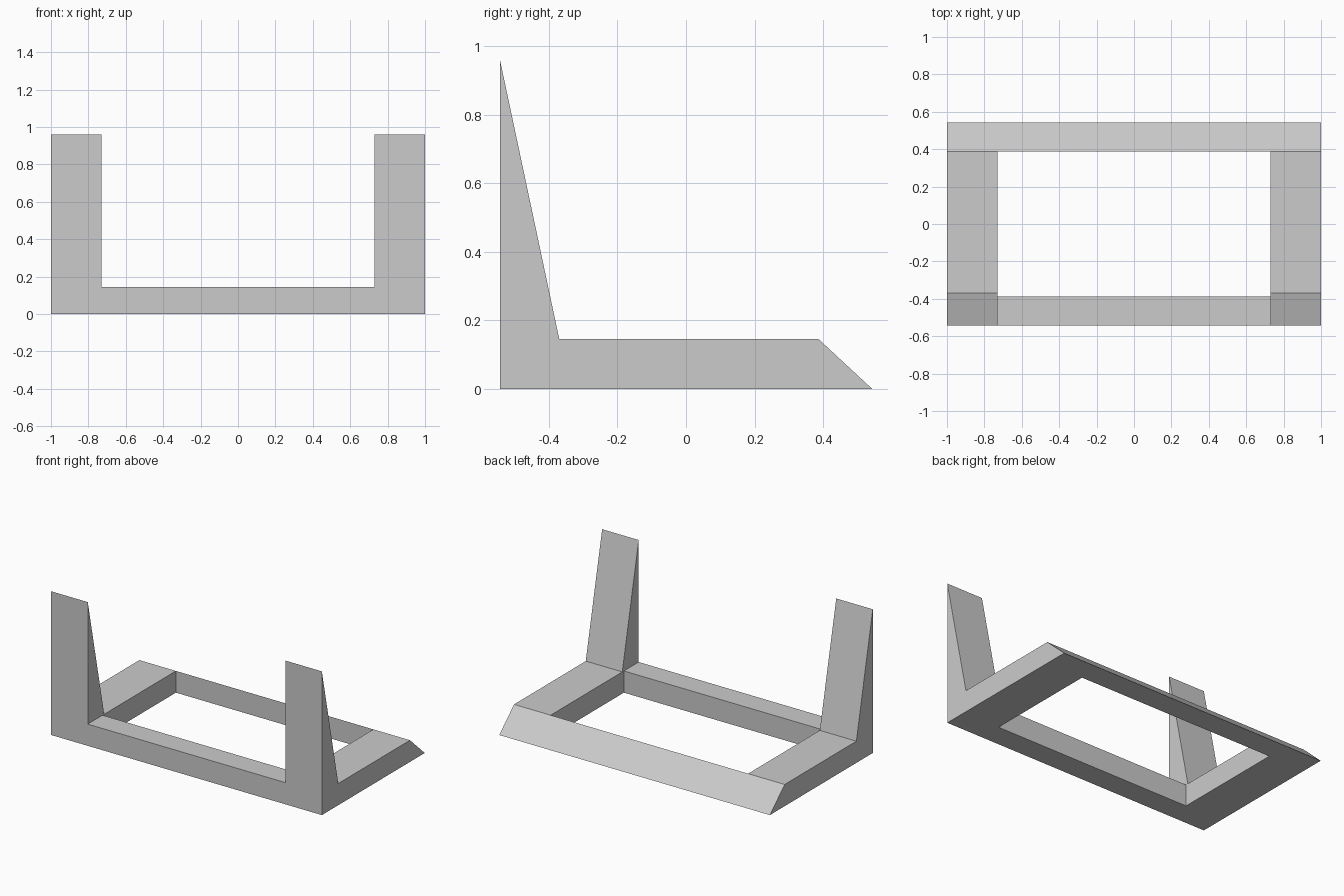
import bpy
import bmesh

cube = bpy.data.objects.get("Cube")
if cube:
    bpy.data.objects.remove(cube, do_unlink=True)

HALF_WIDTH, INNER_X = 1.0, 0.73
FRONT, BACK, INNER_Y = -0.543, 0.543, 0.387
RAIL_TOP, POST_TOP, POST_FOOT = 0.145, 0.96, -0.37

grey = bpy.data.materials.new("light grey")
grey.use_nodes = True
colour = (0.6, 0.6, 0.6, 1)
grey.diffuse_color = colour
grey.node_tree.nodes["Principled BSDF"].inputs["Base Color"].default_value = colour


def prism(name, profile, half_width):
    """Extrude a (y, z) profile symmetrically along x."""
    bm = bmesh.new()
    face = bm.faces.new([bm.verts.new((-half_width, y, z)) for y, z in profile])
    moved = bmesh.ops.extrude_face_region(bm, geom=[face])["geom"]
    verts = [v for v in moved if isinstance(v, bmesh.types.BMVert)]
    bmesh.ops.translate(bm, verts=verts, vec=(2 * half_width, 0, 0))
    bmesh.ops.recalc_face_normals(bm, faces=bm.faces)
    mesh = bpy.data.meshes.new(name)
    bm.to_mesh(mesh)
    bm.free()
    mesh.materials.append(grey)
    obj = bpy.data.objects.new(name, mesh)
    bpy.context.collection.objects.link(obj)
    return obj


# Frame body: full side outline with tapered post and sloped back rail
frame = prism("frame", [
    (FRONT, 0), (BACK, 0), (INNER_Y, RAIL_TOP),
    (POST_FOOT, RAIL_TOP), (FRONT, POST_TOP),
], HALF_WIDTH)

# Central void: opening through the base, and the gap between the posts
void = prism("opening_cutter", [
    (-INNER_Y, -1), (INNER_Y, -1), (INNER_Y, 2),
    (-1, 2), (-1, RAIL_TOP), (-INNER_Y, RAIL_TOP),
], INNER_X)

cut = frame.modifiers.new("opening", "BOOLEAN")
cut.operation = "DIFFERENCE"
cut.solver = "EXACT"
cut.object = void

# Bake the cut and discard the cutter
bpy.context.view_layer.update()
graph = bpy.context.evaluated_depsgraph_get()
frame_mesh = bpy.data.meshes.new_from_object(frame.evaluated_get(graph))
frame.modifiers.clear()
frame.data = frame_mesh
bpy.data.objects.remove(void, do_unlink=True)
